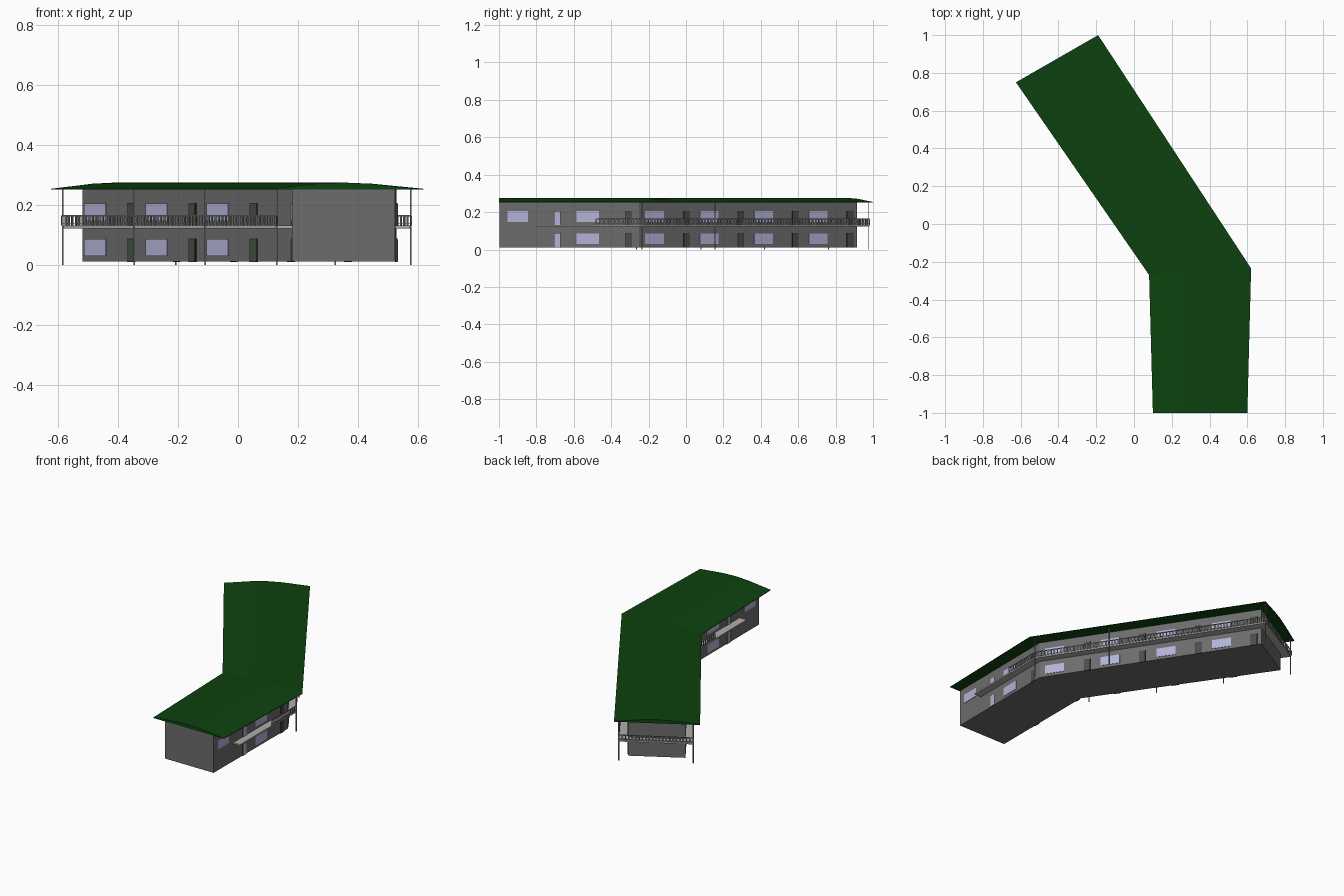
import bpy
import bmesh
from mathutils import Vector, Matrix

cube = bpy.data.objects.get("Cube")
if cube:
    bpy.data.objects.remove(cube, do_unlink=True)


def material(name, r, g, b):
    m = bpy.data.materials.new(name)
    m.use_nodes = True
    m.diffuse_color = (r, g, b, 1)
    m.node_tree.nodes["Principled BSDF"].inputs["Base Color"].default_value = (r, g, b, 1)
    return m


ROOF = material("roof_green", 0.004, 0.055, 0.005)
WALL = material("wall_grey", 0.15, 0.15, 0.15)
GLASS = material("window_lilac", 0.45, 0.45, 0.68)
DECK = material("deck_light_grey", 0.42, 0.42, 0.4)
RAIL = material("rail_grey", 0.22, 0.22, 0.22)
FRAME = material("frame_dark", 0.03, 0.03, 0.03)
DOOR = material("door_green_grey", 0.06, 0.08, 0.06)


def finish(bm, name, mat):
    bmesh.ops.recalc_face_normals(bm, faces=bm.faces)
    me = bpy.data.meshes.new(name)
    bm.to_mesh(me)
    bm.free()
    me.materials.append(mat)
    ob = bpy.data.objects.new(name, me)
    bpy.context.collection.objects.link(ob)
    return ob


def prism(name, outline, z0, z1, mat):
    bm = bmesh.new()
    low = [bm.verts.new((x, y, z0)) for x, y in outline]
    high = [bm.verts.new((x, y, z1)) for x, y in outline]
    bm.faces.new(low)
    bm.faces.new(high)
    for i in range(len(low)):
        j = (i + 1) % len(low)
        bm.faces.new((low[i], low[j], high[j], high[i]))
    return finish(bm, name, mat)


def add_bar(bm, a, b, z0, z1, thick):
    """Upright box running from plan point a to plan point b."""
    a, b = Vector(a), Vector(b)
    d = b - a
    mid = (a + b) / 2
    mat = (Matrix.Translation((mid.x, mid.y, (z0 + z1) / 2))
           @ Matrix.Rotation(Vector((1, 0)).angle_signed(d) * -1, 4, 'Z')
           @ Matrix.Diagonal((d.length, thick, z1 - z0, 1)))
    bmesh.ops.create_cube(bm, size=1, matrix=mat)


def at_y(path, y):
    """Plan point on a side path at a given y."""
    for p, q in zip(path, path[1:]):
        if p[1] <= y <= q[1]:
            return Vector(p).lerp(Vector(q), (y - p[1]) / (q[1] - p[1]))
    return Vector(path[-1])


# Plan lines of both long sides, front to back
east = [(0.525, -0.997), (0.53, -0.25), (-0.23, 0.915)]
west = [(0.18, -0.997), (0.18, -0.28), (-0.52, 0.748)]
deck_east = [(0.575, -0.8), (0.577, -0.235), (-0.21, 0.98)]
deck_west = [(0.13, -0.8), (0.13, -0.265), (-0.587, 0.765)]
roof_east = [(0.60, -1.0), (0.62, -0.235), (-0.19, 1.0)]
roof_west = [(0.10, -1.0), (0.08, -0.27), (-0.625, 0.75)]

# Walls and upper walkway
prism("walls", east + west[::-1], 0.012, 0.253, WALL)
prism("walkway_deck", deck_east + deck_west[::-1], 0.122, 0.131, DECK)

# Low faceted roof with a flat soffit
bm = bmesh.new()
profile = [(0, 0.254), (0.32, 0.271), (0.5, 0.275), (0.68, 0.271), (1, 0.254)]
rows = []
for w, e in zip(roof_west, roof_east):
    row = []
    for u, z in profile:
        p = Vector(w).lerp(Vector(e), u)
        row.append(bm.verts.new((p.x, p.y, z)))
    for p in (e, w):
        row.append(bm.verts.new((p[0], p[1], 0.251)))
    rows.append(row)
for r, s in zip(rows, rows[1:]):
    for i in range(len(r)):
        j = (i + 1) % len(r)
        bm.faces.new((r[i], r[j], s[j], s[i]))
bm.faces.new(rows[0])
bm.faces.new(rows[-1])
finish(bm, "roof", ROOF)

# Railing: balusters and a handrail around the walkway
bm = bmesh.new()
rail_path = ([at_y(deck_east, -0.48)] + [Vector(p) for p in deck_east[1:]]
             + [Vector(p) for p in deck_west[:0:-1]] + [at_y(deck_west, -0.48)])
for a, b in zip(rail_path, rail_path[1:]):
    add_bar(bm, a, b, 0.161, 0.166, 0.005)
    add_bar(bm, a, b, 0.136, 0.139, 0.003)
    n = round((b - a).length / 0.02)
    step = (b - a).normalized() * 0.004
    for i in range(n + 1):
        c = a.lerp(b, i / n)
        add_bar(bm, c - step, c + step, 0.131, 0.163, 0.003)
finish(bm, "railing", RAIL)

# Slender posts carrying walkway and roof
bm = bmesh.new()
half = Vector((0.0025, 0))
for path, ys in ((deck_east, (-0.235, 0.155, 0.977)), (deck_west, (-0.265, 0.08, 0.42, 0.762))):
    for y in ys:
        c = at_y(path, y)
        add_bar(bm, c - half, c + half, 0, 0.254, 0.005)
finish(bm, "posts", RAIL)

# Windows and doors on both floors
glass, frames, doors = bmesh.new(), bmesh.new(), bmesh.new()
LOWER, UPPER = 0.0, 0.118


def window(path, y0, y1, floors=(LOWER, UPPER)):
    for f in floors:
        add_bar(glass, at_y(path, y0), at_y(path, y1), f + 0.029, f + 0.087, 0.006)


def door(path, y0, y1, panel):
    for f in (LOWER, UPPER):
        add_bar(frames, at_y(path, y0 - 0.003), at_y(path, y1 + 0.003), f + 0.01, f + 0.088, 0.005)
        add_bar(panel, at_y(path, y0), at_y(path, y1), f + 0.012, f + 0.085, 0.008)


for i in range(4):
    y = 0.292 * i
    window(east, y - 0.22, y - 0.12)
    door(east, y - 0.014, y + 0.014, doors)
for i in range(3):
    y = 0.3 * i
    window(west, y + 0.03, y + 0.135)
    door(west, y - 0.108, y - 0.078, doors)
for path in (east, west):
    window(path, -0.955, -0.845, (UPPER,))
    window(path, -0.585, -0.465)
    door(path, -0.704, -0.674, glass)
    door(path, -0.324, -0.294, doors)
finish(glass, "window_panes", GLASS)
finish(frames, "door_frames", FRAME)
finish(doors, "door_panels", DOOR)
